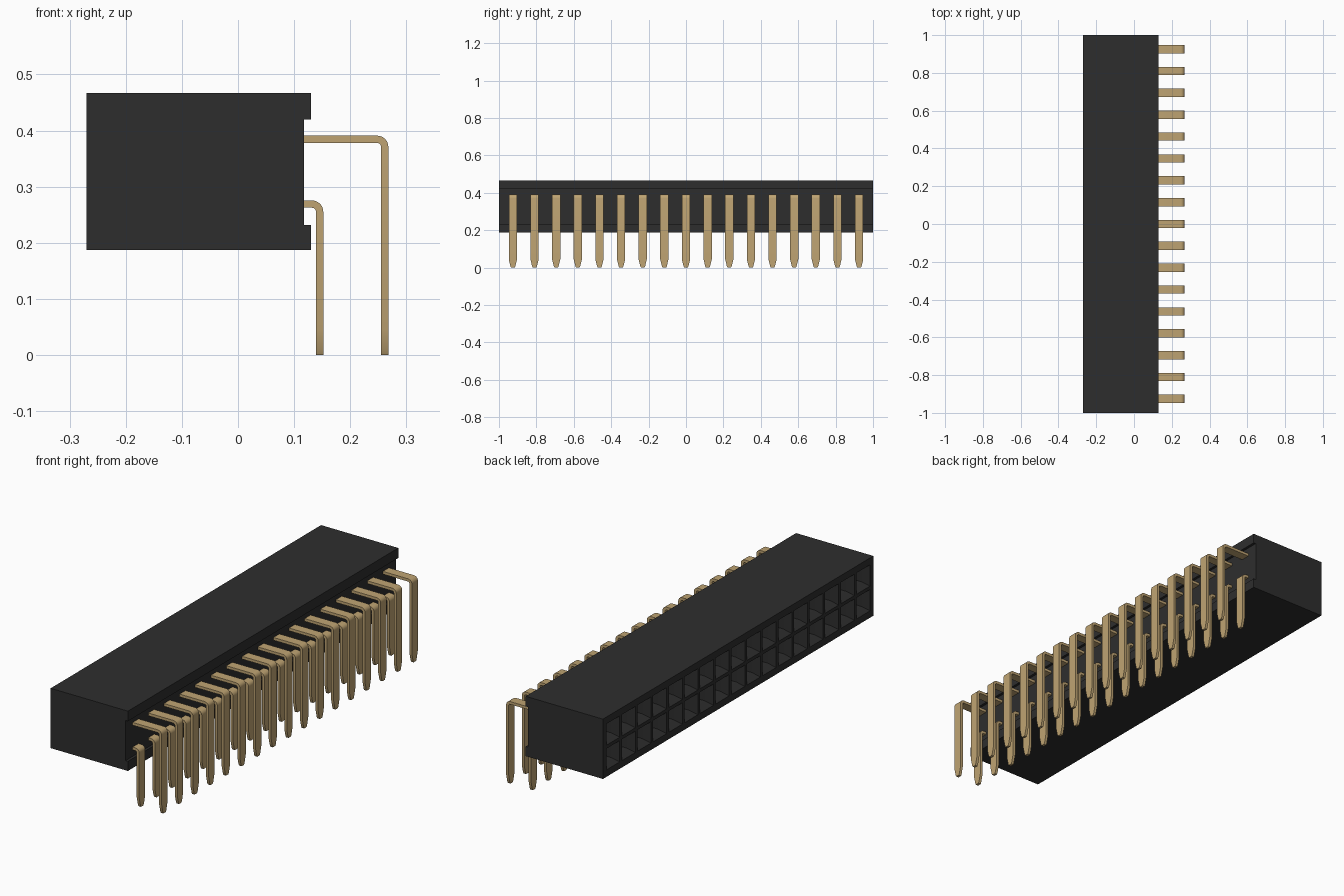
import bpy
import bmesh
import math
from mathutils import Vector

cube = bpy.data.objects.get("Cube")
if cube:
    bpy.data.objects.remove(cube, do_unlink=True)

COUNT = 17
PITCH = 0.1157
ROWS = {"lower": (0.269, 0.1455), "upper": (0.3845, 0.2615)}  # height, drop x
BOTTOM, TOP = 0.187, 0.467
MID = (BOTTOM + TOP) / 2
FACE_X = -0.27
FIRST_Y = -PITCH * (COUNT - 1) / 2


def make_material(name, color, roughness):
    mat = bpy.data.materials.new(name)
    mat.use_nodes = True
    mat.diffuse_color = color
    bsdf = mat.node_tree.nodes["Principled BSDF"]
    bsdf.inputs["Base Color"].default_value = color
    bsdf.inputs["Roughness"].default_value = roughness
    return mat


black = make_material("black_plastic", (0.027, 0.027, 0.027, 1), 0.6)
gold = make_material("pale_gold", (0.52, 0.37, 0.17, 1), 0.5)


def make_object(name, bm, mat):
    bmesh.ops.recalc_face_normals(bm, faces=bm.faces)
    mesh = bpy.data.meshes.new(name)
    bm.to_mesh(mesh)
    bm.free()
    mesh.materials.append(mat)
    obj = bpy.data.objects.new(name, mesh)
    bpy.context.collection.objects.link(obj)
    return obj


def repeat(obj):
    """Repeat a part once per contact along the length."""
    arr = obj.modifiers.new("row", 'ARRAY')
    arr.count = COUNT
    arr.use_relative_offset = False
    arr.use_constant_offset = True
    arr.constant_offset_displace = (0, PITCH, 0)


# Housing: notched profile extruded along the length
def make_housing():
    back, groove = 0.13, 0.118
    profile = [(FACE_X, BOTTOM), (back, BOTTOM), (back, 0.232), (groove, 0.232),
               (groove, 0.42), (back, 0.42), (back, TOP), (FACE_X, TOP)]
    bm = bmesh.new()
    end = bm.faces.new([bm.verts.new((x, -1, z)) for x, z in profile])
    ext = bmesh.ops.extrude_face_region(bm, geom=[end], use_keep_orig=True)
    verts = [v for v in ext["geom"] if isinstance(v, bmesh.types.BMVert)]
    bmesh.ops.translate(bm, verts=verts, vec=(0, 2, 0))
    bmesh.ops.recalc_face_normals(bm, faces=bm.faces)

    # Divide into one cell per socket
    cuts = [((0, FIRST_Y + (i - 0.5) * PITCH, 0), (0, 1, 0)) for i in range(COUNT + 1)]
    cuts += [((0, 0, MID + k * PITCH), (0, 0, 1)) for k in (-1, 0, 1)]
    for point, normal in cuts:
        bmesh.ops.bisect_plane(bm, geom=bm.verts[:] + bm.edges[:] + bm.faces[:],
                               plane_co=point, plane_no=normal, dist=1e-5)
    bm.normal_update()
    half_len = PITCH * COUNT / 2
    cells = []
    for f in bm.faces:
        c = f.calc_center_median()
        if f.normal.x < -0.9 and abs(c.y) < half_len and abs(c.z - MID) < PITCH:
            cells.append(f)

    # Rim, lead-in funnel, then deep square hole
    for thickness, depth in ((0.008, 0), (0.02, -0.03), (0.0005, -0.32)):
        bmesh.ops.inset_individual(bm, faces=cells, thickness=thickness,
                                   depth=depth, use_even_offset=True)
    return make_object("housing", bm, black)


# Bent pin: flat strip swept along a right-angle path, tapering at the tip
def make_pin(name, height, drop):
    thick, width, radius = 0.013, 0.044, 0.0135
    stations = [(0.09, height, 0, width)]
    for i in range(7):
        a = math.pi / 2 * i / 6
        stations.append((drop - radius + radius * math.sin(a),
                         height - radius + radius * math.cos(a), a, width))
    for z, w in ((0.045, width), (0.008, 0.026), (0, 0.018)):
        stations.append((drop, z, math.pi / 2, w))

    bm = bmesh.new()
    rings = []
    for x, z, a, w in stations:
        out = Vector((math.sin(a), 0, math.cos(a))) * thick / 2
        mid = Vector((x, FIRST_Y, z))
        side = Vector((0, w / 2, 0))
        rings.append([bm.verts.new(mid + s * out + t * side)
                      for s, t in ((1, -1), (1, 1), (-1, 1), (-1, -1))])
    for a, b in zip(rings, rings[1:]):
        for i in range(4):
            j = (i + 1) % 4
            bm.faces.new((a[i], a[j], b[j], b[i]))
    bm.faces.new(rings[0])
    bm.faces.new(rings[-1])
    obj = make_object(name, bm, gold)
    bpy.ops.object.select_all(action='DESELECT')
    obj.select_set(True)
    bpy.context.view_layer.objects.active = obj
    bpy.ops.object.shade_smooth_by_angle(angle=math.radians(20))
    repeat(obj)


# Spring contact: a pair of leaves inside each socket
def make_contact(name, height):
    bm = bmesh.new()
    for side in (-1, 1):
        leaf = bmesh.ops.create_cube(bm, size=1)["verts"]
        bmesh.ops.scale(bm, verts=leaf, vec=(0.28, 0.007, 0.03))
        bmesh.ops.translate(bm, verts=leaf,
                            vec=(-0.06, FIRST_Y + side * 0.02, height))
    repeat(make_object(name, bm, gold))


make_housing()
for row, (height, drop) in ROWS.items():
    make_pin(row + "_pins", height, drop)
    make_contact(row + "_contacts", height)
